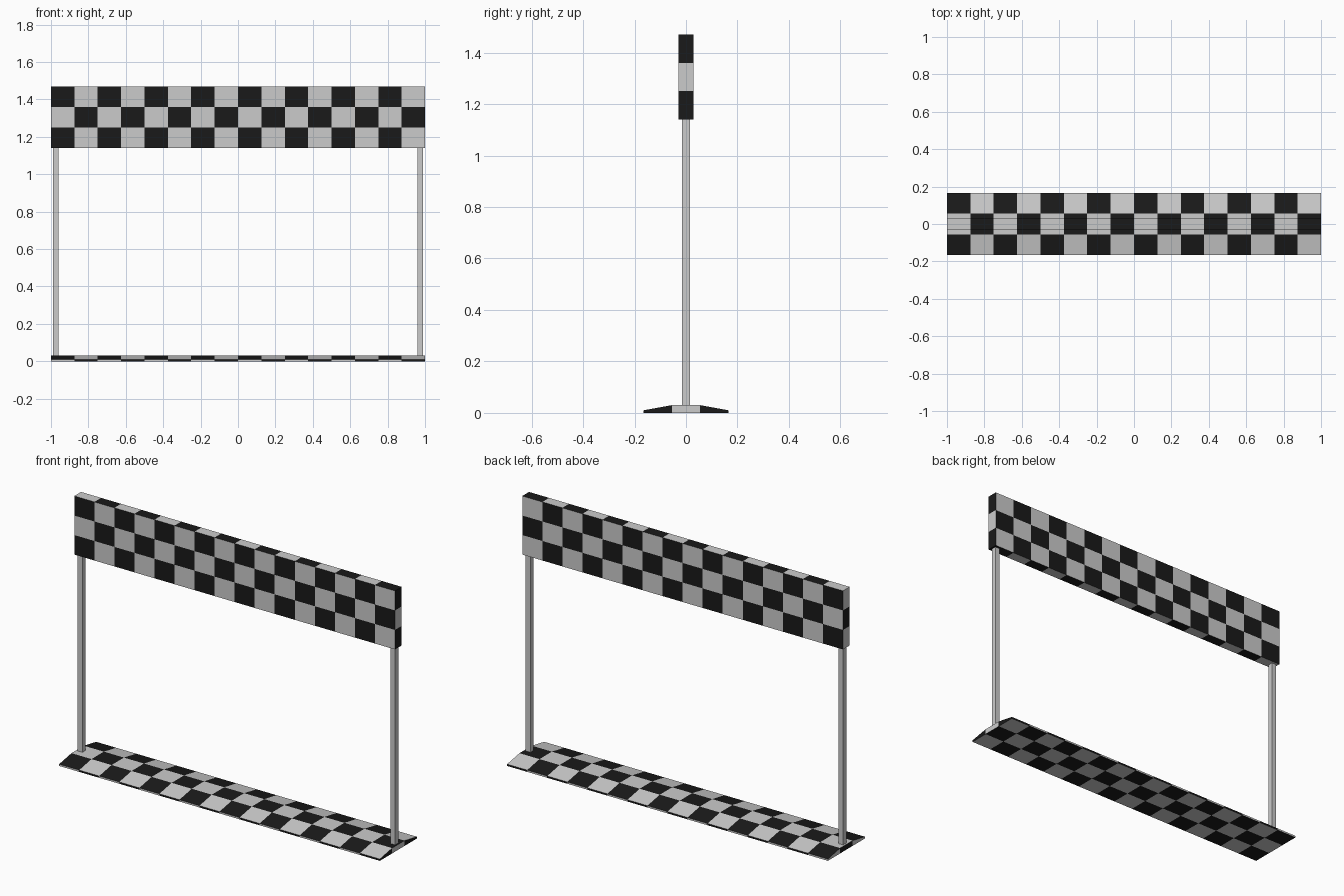
import bpy, bmesh

if "Cube" in bpy.data.objects:
    bpy.data.objects.remove(bpy.data.objects["Cube"])

COLS = 16

def material(name, value):
    m = bpy.data.materials.new(name)
    m.diffuse_color = (value, value, value, 1)
    m.use_nodes = True
    m.node_tree.nodes["Principled BSDF"].inputs["Base Color"].default_value = m.diffuse_color
    return m

light = material("light_grey", 0.8)
black = material("black", 0.01)

def finish(bm, name, mats):
    bmesh.ops.recalc_face_normals(bm, faces=bm.faces)
    me = bpy.data.meshes.new(name)
    bm.to_mesh(me)
    bm.free()
    for m in mats:
        me.materials.append(m)
    ob = bpy.data.objects.new(name, me)
    bpy.context.collection.objects.link(ob)

def checkered_bar(name, section):
    """Sweep an eight-point (y, z) section along x, one checker per quad."""
    bm = bmesh.new()
    rings = [[bm.verts.new((-1 + 2 * i / COLS, y, z)) for y, z in section]
             for i in range(COLS + 1)]
    n = len(section)

    def quad(verts, parity):
        bm.faces.new(verts).material_index = 1 if parity % 2 == 0 else 0

    for i in range(COLS):
        a, b = rings[i], rings[i + 1]
        for j in range(n):
            k = (j + 1) % n
            quad((a[j], b[j], b[k], a[k]), i + j)
    # end caps, three squares each, continuing the pattern round the corner
    for ring, i in ((rings[0], -1), (rings[-1], COLS)):
        for k in range(3):
            quad((ring[k], ring[k + 1], ring[6 - k], ring[7 - k]), i + k)
    finish(bm, name, (light, black))

# overhead banner
levels = [1.14, 1.25, 1.36, 1.47]
checkered_bar("banner", [(-0.03, z) for z in levels] + [(0.03, z) for z in reversed(levels)])

# ground strip with sloped edges
checkered_bar("ground_ramp", [(-0.165, 0), (-0.055, 0), (0.055, 0), (0.165, 0),
                              (0.165, 0.01), (0.055, 0.03), (-0.055, 0.03), (-0.165, 0.01)])

# square posts
for side, s in (("left", -1), ("right", 1)):
    bm = bmesh.new()
    bmesh.ops.create_cube(bm, size=1)
    bmesh.ops.scale(bm, vec=(0.03, 0.03, 1.11), verts=bm.verts)
    bmesh.ops.translate(bm, vec=(s * 0.975, 0, 0.585), verts=bm.verts)
    finish(bm, side + "_post", (light,))
